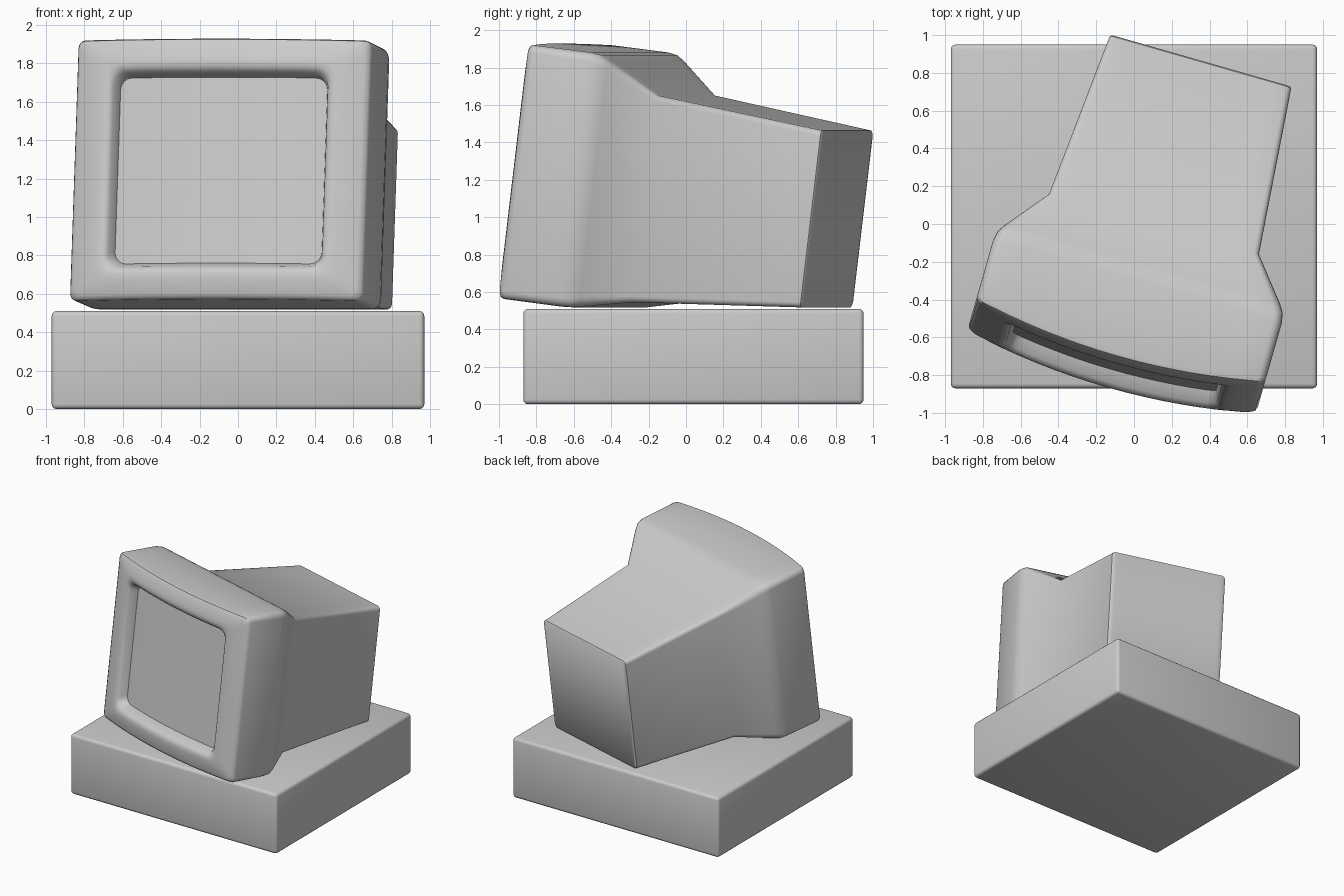
import bpy, bmesh, math
from mathutils import Matrix, Vector

if "Cube" in bpy.data.objects:
    bpy.data.objects.remove(bpy.data.objects["Cube"])

grey = bpy.data.materials.new("plain grey")
grey.diffuse_color = (0.6, 0.6, 0.6, 1)
grey.use_nodes = True
grey.node_tree.nodes["Principled BSDF"].inputs["Base Color"].default_value = grey.diffuse_color


def finish(bm, name, angle):
    bmesh.ops.recalc_face_normals(bm, faces=bm.faces)
    me = bpy.data.meshes.new(name)
    bm.to_mesh(me)
    bm.free()
    me.materials.append(grey)
    ob = bpy.data.objects.new(name, me)
    bpy.context.collection.objects.link(ob)
    bpy.ops.object.select_all(action='DESELECT')
    ob.select_set(True)
    bpy.context.view_layer.objects.active = ob
    bpy.ops.object.shade_smooth_by_angle(angle=math.radians(angle))
    return ob


def rounded_rect(hw, z0, z1, r, corner=4, across=12):
    """Closed outline: upper chain left to right, lower chain right to left."""
    top = []
    for i in range(corner + 1):
        a = math.pi - i / corner * math.pi / 2
        top.append((-hw + r + r * math.cos(a), r - r * math.sin(a)))
    for i in range(1, across):
        top.append((-(hw - r) + 2 * (hw - r) * i / across, 0))
    top += [(-x, d) for x, d in reversed(top[:corner + 1])]
    return [(x, z1 - d) for x, d in top] + [(x, z0 + d) for x, d in reversed(top)]


def loft(rings):
    """Rings are (depth, half width, bottom, top, corner radius, bulge)."""
    bm = bmesh.new()
    loops = []
    for y, hw, z0, z1, r, b in rings:
        loops.append([bm.verts.new((x, y - b * (1 - (x / 0.795) ** 2), z))
                      for x, z in rounded_rect(hw, z0, z1, r)])
    n = len(loops[0])
    for a, c in zip(loops, loops[1:]):
        for i in range(n):
            j = (i + 1) % n
            bm.faces.new((a[i], a[j], c[j], c[i]))
    for l in (loops[0], loops[-1]):
        for i in range(n // 2 - 1):
            bm.faces.new((l[i], l[i + 1], l[n - 2 - i], l[n - 1 - i]))
    return bm


# Monitor: curved screen, recessed bezel, deep front shell, narrower back box
monitor = finish(loft([
    (-0.775, 0.560, 0.660, 1.635, 0.06, 0.085),   # screen
    (-0.840, 0.580, 0.638, 1.658, 0.07, 0.085),   # recess slope
    (-0.860, 0.600, 0.618, 1.680, 0.07, 0.085),
    (-0.865, 0.625, 0.595, 1.705, 0.07, 0.085),   # bezel lip
    (-0.862, 0.660, 0.570, 1.730, 0.07, 0.085),
    (-0.850, 0.765, 0.490, 1.808, 0.05, 0.085),   # outer front edge
    (-0.840, 0.787, 0.472, 1.826, 0.04, 0.085),
    (-0.820, 0.795, 0.465, 1.832, 0.04, 0.085),
    (-0.510, 0.795, 0.463, 1.832, 0.05, 0.0),
    (-0.456, 0.785, 0.466, 1.824, 0.05, 0.0),
    (-0.410, 0.758, 0.476, 1.799, 0.05, 0.0),
    (-0.170, 0.578, 0.528, 1.642, 0.03, 0.0),     # seam
    (0.738, 0.500, 0.612, 1.565, 0.03, 0.0),
    (0.745, 0.492, 0.620, 1.557, 0.03, 0.0),      # back
]), "monitor", 42)
monitor.matrix_world = (Matrix.Rotation(math.radians(-16), 4, 'Z')
                        @ Matrix.Rotation(math.radians(-7), 4, 'X')
                        @ Matrix.Translation((0.102, 0, 0)))

# Flat computer case below
bm = bmesh.new()
bmesh.ops.create_cube(bm, size=1)
for v in bm.verts:
    v.co = Vector((v.co.x * 1.94, 0.04 + v.co.y * 1.82, 0.255 + v.co.z * 0.51))
bmesh.ops.bevel(bm, geom=bm.edges[:], offset=0.025, segments=3,
                profile=0.5, affect='EDGES')
finish(bm, "computer_case", 40)
